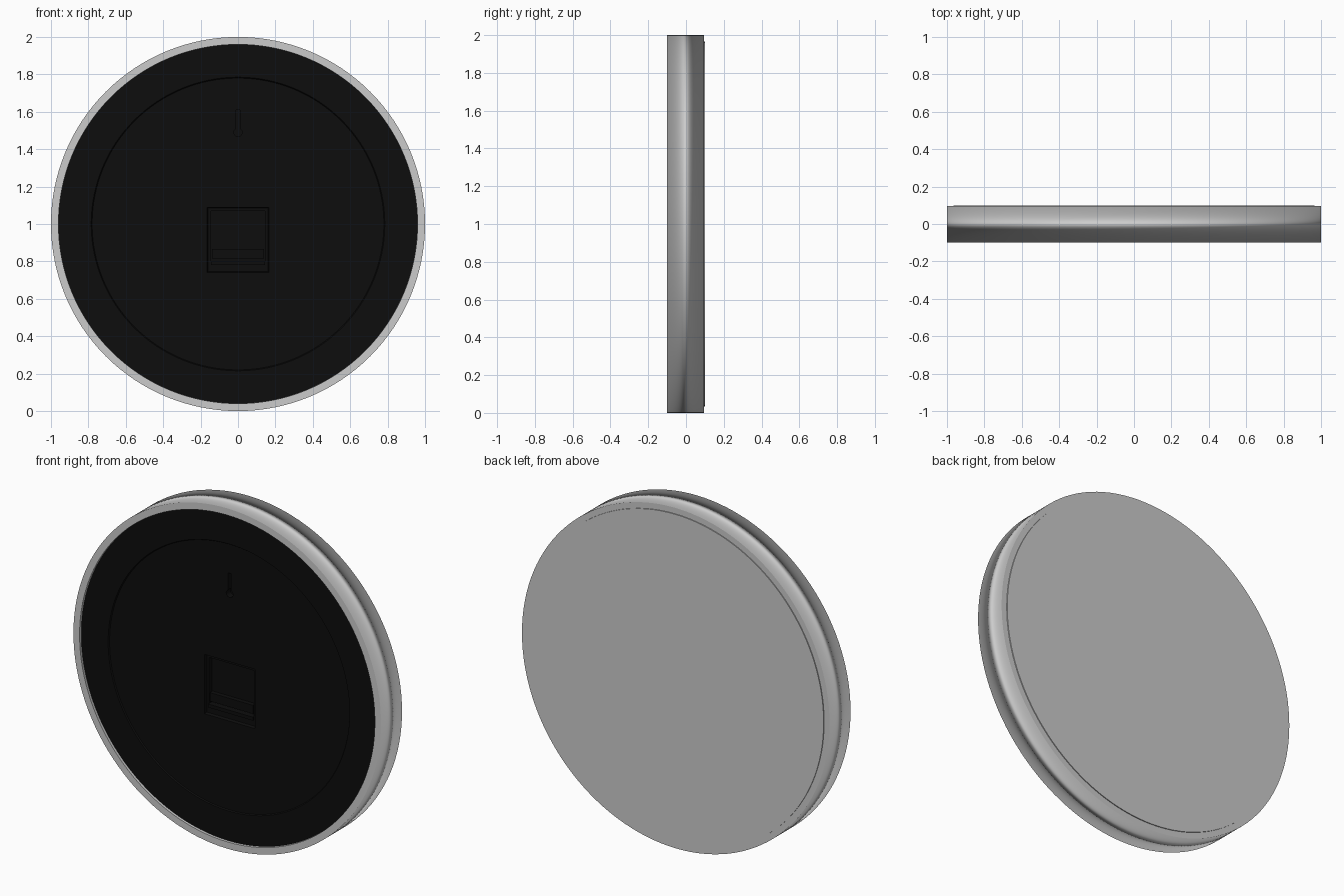
import bpy, bmesh, math
from mathutils import Vector

if "Cube" in bpy.data.objects:
    bpy.data.objects.remove(bpy.data.objects["Cube"])

SEG = 128


def material(name, rgb):
    m = bpy.data.materials.new(name)
    m.diffuse_color = (*rgb, 1)
    m.use_nodes = True
    m.node_tree.nodes["Principled BSDF"].inputs["Base Color"].default_value = m.diffuse_color
    return m


black = material("black_plastic", (0.004, 0.004, 0.004))


def add_mesh(name, bm, mat=None):
    bmesh.ops.recalc_face_normals(bm, faces=bm.faces)
    me = bpy.data.meshes.new(name)
    bm.to_mesh(me)
    bm.free()
    ob = bpy.data.objects.new(name, me)
    bpy.context.collection.objects.link(ob)
    if mat:
        me.materials.append(mat)
    return ob


def smooth(ob):
    bpy.ops.object.select_all(action='DESELECT')
    ob.select_set(True)
    bpy.context.view_layer.objects.active = ob
    bpy.ops.object.shade_smooth_by_angle(angle=math.radians(30))


def lathe(name, profile, mat=None, ring=False, z=1.0):
    """Revolve (radius, y) points about the y axis; cap the ends or close the loop."""
    bm = bmesh.new()
    loops = []
    for r, y in profile:
        loops.append([bm.verts.new((r * math.cos(2 * math.pi * i / SEG), y,
                                    z + r * math.sin(2 * math.pi * i / SEG)))
                      for i in range(SEG)])
    pairs = list(zip(loops, loops[1:]))
    if ring:
        pairs.append((loops[-1], loops[0]))
    else:
        bm.faces.new(loops[0])
        bm.faces.new(loops[-1])
    for a, b in pairs:
        for i in range(SEG):
            j = (i + 1) % SEG
            bm.faces.new((a[i], a[j], b[j], b[i]))
    return add_mesh(name, bm, mat)


def box(name, x0, x1, y0, y1, z0, z1, mat=None, taper=0.0):
    """Box whose back end (y1) is inset by taper."""
    bm = bmesh.new()
    v = []
    for y, t in ((y0, 0), (y1, taper)):
        v.append([bm.verts.new(p) for p in ((x0 + t, y, z0 + t), (x1 - t, y, z0 + t),
                                            (x1 - t, y, z1 - t), (x0 + t, y, z1 - t))])
    bm.faces.new(v[0])
    bm.faces.new(v[1])
    for i in range(4):
        j = (i + 1) % 4
        bm.faces.new((v[0][i], v[0][j], v[1][j], v[1][i]))
    return add_mesh(name, bm, mat)


def cut(target, cutter):
    mod = target.modifiers.new("cut", 'BOOLEAN')
    mod.operation = 'DIFFERENCE'
    mod.solver = 'EXACT'
    mod.object = cutter
    bpy.context.view_layer.objects.active = target
    bpy.ops.object.modifier_apply(modifier=mod.name)
    bpy.data.objects.remove(cutter)


# outer rim, with softened normals running over its outer corners
rim = lathe("outer_rim", [(0.96, -0.1), (1, -0.1), (1, 0.095), (0.955, 0.095)], ring=True)
me = rim.data
me.shade_smooth()
normals = [Vector()] * len(me.loops)
for p in me.polygons:
    for li in p.loop_indices:
        co = me.vertices[me.loops[li].vertex_index].co
        radial = Vector((co.x, 0, co.z - 1))
        if abs(p.normal.y) > 0.5:
            n = p.normal.copy()
        elif radial.length > 0.98:
            n = radial.normalized() * 0.2 + Vector((0, math.copysign(1, co.y), 0))
        else:
            n = -radial
        normals[li] = n.normalized()
me.normals_split_custom_set(normals)

# flat panel on the far side
smooth(lathe("far_panel", [(0.965, 0.06), (0.965, 0.1)]))

# black plate with a shallow circular step
plate = lathe("black_plate", [(0.96, 0.05), (0.96, -0.085), (0.785, -0.085),
                              (0.78, -0.078), (0, -0.078)][:4], black)

# stepped battery recess
cut(plate, box("recess_cutter", -0.175, 0.175, -0.12, -0.06, 0.73, 1.10, taper=0.015))
cut(plate, box("inner_recess_cutter", -0.145, 0.145, -0.07, -0.035, 0.78, 1.07))

# hanging keyhole
cut(plate, lathe("hole_cutter", [(0.022, -0.12), (0.022, -0.04)], z=1.49))
cut(plate, box("slot_cutter", -0.01, 0.01, -0.12, -0.04, 1.49, 1.61))
smooth(plate)

# battery lying across the recess, and its retaining ledge
battery = box("battery_ledge", -0.14, 0.14, -0.062, -0.03, 0.815, 0.865, black)
ledge = box("lower_lip", -0.145, 0.145, -0.07, -0.03, 0.78, 0.80, black)
